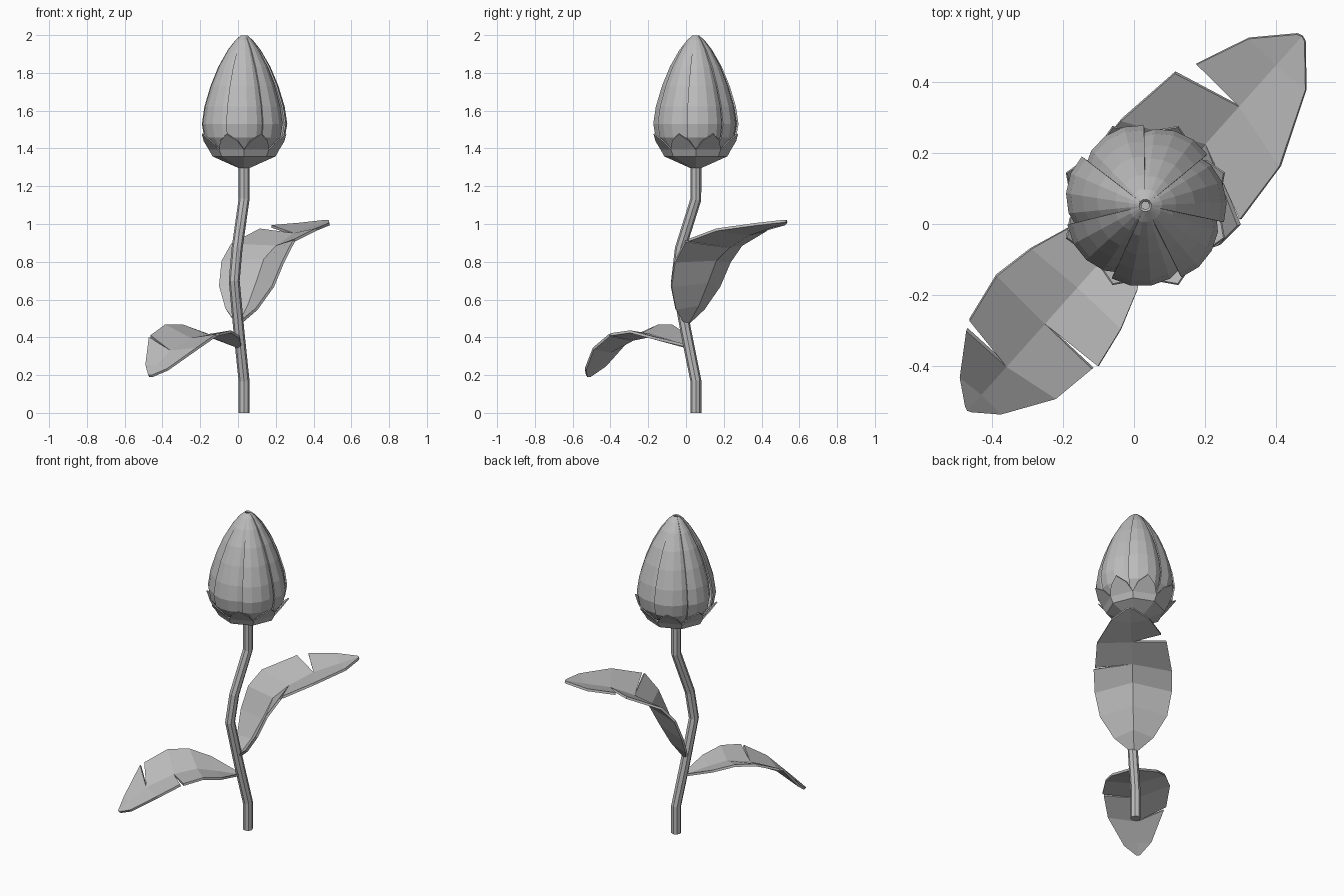
import bpy
import bmesh
from math import sin, cos, radians, tau
from mathutils import Vector

default_cube = bpy.data.objects.get("Cube")
if default_cube:
    bpy.data.objects.remove(default_cube, do_unlink=True)

# Single matte grey for the whole plant
GREY = (0.5, 0.5, 0.5, 1.0)
grey = bpy.data.materials.new("plain_grey")
grey.use_nodes = True
grey.diffuse_color = GREY
shader = next(n for n in grey.node_tree.nodes if n.type == 'BSDF_PRINCIPLED')
shader.inputs["Base Color"].default_value = GREY

AXIS = Vector((0.032, 0.052, 0))


def polar(radius, angle, z):
    """Point around the flower axis."""
    return AXIS + Vector((radius * cos(angle), radius * sin(angle), z))


def finish(name, bm, thickness):
    """Turn a bmesh into a flat-shaded, evenly thickened object."""
    bmesh.ops.recalc_face_normals(bm, faces=bm.faces)
    mesh = bpy.data.meshes.new(name)
    bm.to_mesh(mesh)
    bm.free()
    mesh.materials.append(grey)
    obj = bpy.data.objects.new(name, mesh)
    bpy.context.collection.objects.link(obj)
    shell = obj.modifiers.new("thickness", 'SOLIDIFY')
    shell.thickness = thickness
    shell.offset = 0


def skin(bm, grid):
    """Quads between successive rows of vertices."""
    for low, high in zip(grid, grid[1:]):
        for i in range(len(low) - 1):
            bm.faces.new((low[i], low[i + 1], high[i + 1], high[i]))


# Stem: bent octagonal tube
def make_stem(path, radius):
    curve = bpy.data.curves.new("stem", 'CURVE')
    curve.dimensions = '3D'
    curve.bevel_depth = radius
    curve.bevel_resolution = 2
    curve.use_fill_caps = True
    spline = curve.splines.new('POLY')
    spline.points.add(len(path) - 1)
    for point, co in zip(spline.points, path):
        point.co = (*co, 1)
    spline.use_smooth = False
    curve.materials.append(grey)
    stem = bpy.data.objects.new("stem", curve)
    bpy.context.collection.objects.link(stem)


make_stem([(0.032, 0.052, 0), (0.032, 0.052, 0.17), (0.005, 0, 0.43),
           (-0.02, -0.05, 0.7), (-0.005, -0.03, 0.87),
           (0.032, 0.052, 1.13), (0.032, 0.052, 1.33)], 0.029)


# Bud: overlapping petals, each with one edge out and the other tucked in
PETALS = 7
PETAL_PROFILE = [(0.1, 1.36), (0.165, 1.405), (0.203, 1.46), (0.215, 1.53),
                 (0.202, 1.62), (0.17, 1.73), (0.13, 1.83),
                 (0.08, 1.92), (0.042, 1.97), (0.014, 1.995)]
PETAL_SPREAD = (1.03, 1.045, 1.03, 0.99, 0.91)


def make_petal(index):
    bm = bmesh.new()
    start = radians(-12) + tau * index / PETALS
    width = 1.12 * tau / PETALS
    columns = len(PETAL_SPREAD) - 1
    grid = [[bm.verts.new(polar(radius * spread, start + width * k / columns, z))
             for k, spread in enumerate(PETAL_SPREAD)]
            for radius, z in PETAL_PROFILE]
    skin(bm, grid)
    finish(f"petal_{index + 1}", bm, 0.009)


for i in range(PETALS):
    make_petal(i)


# Calyx: octagonal cup with a pointed sepal flaring from each side
SEPALS = 8


def make_calyx():
    bm = bmesh.new()
    side = tau / SEPALS
    rings = [[bm.verts.new(polar(r, side * k, z)) for k in range(SEPALS)]
             for r, z in ((0.03, 1.3), (0.165, 1.36), (0.184, 1.395))]
    for k in range(SEPALS):
        n = (k + 1) % SEPALS
        for low, high in zip(rings, rings[1:]):
            bm.faces.new((low[k], low[n], high[n], high[k]))
        right, tip, left = [bm.verts.new(polar(r, side * (k + t), z))
                            for t, r, z in ((0.8, 0.214, 1.44), (0.5, 0.24, 1.478),
                                            (0.2, 0.214, 1.44))]
        bm.faces.new((rings[-1][k], rings[-1][n], right, left))
        bm.faces.new((left, right, tip))
    bm.faces.new(rings[0])
    finish("calyx", bm, 0.006)


make_calyx()


# Leaves: folded blades with a tear on each side.
# Each row: rib reach, rib height, edge reach, half width, left and right height
def make_leaf(name, facing, rows, tears):
    along = Vector((0.667, 0.745, 0)) * facing
    across = Vector((-0.745, 0.667, 0))
    bm = bmesh.new()

    def place(reach, width, z):
        return bm.verts.new(along * reach + across * width + Vector((0, 0, z)))

    ribs = [place(row[0], 0, row[1]) for row in rows]
    for side in (1, -1):
        torn_row, gap = tears[side]
        before, after = [], []
        for i, (_, _, reach, width, left, right) in enumerate(rows):
            z = left if side > 0 else right
            edge = place(reach, side * width, z)
            before.append(edge)
            if i == torn_row:
                edge = place(reach + gap, side * (width - gap / 2), z + gap * 0.3 * facing)
            after.append(edge)
        for i in range(len(rows) - 1):
            bm.faces.new((ribs[i], ribs[i + 1], before[i + 1], after[i]))
    finish(name, bm, 0.014)


make_leaf("lower_leaf", -1, [
    (0, 0.35, 0, 0.02, 0.36, 0.36),
    (0.13, 0.385, 0.13, 0.13, 0.42, 0.40),
    (0.24, 0.41, 0.245, 0.17, 0.46, 0.43),
    (0.375, 0.39, 0.365, 0.192, 0.462, 0.415),
    (0.535, 0.325, 0.51, 0.165, 0.405, 0.34),
    (0.64, 0.245, 0.645, 0.078, 0.25, 0.23),
    (0.7, 0.195, 0.695, 0.012, 0.195, 0.195),
], {1: (4, 0.025), -1: (3, 0.015)})

make_leaf("upper_leaf", 1, [
    (0.01, 0.47, 0, 0.02, 0.48, 0.48),
    (0.085, 0.57, 0.025, 0.11, 0.55, 0.55),
    (0.15, 0.69, 0.065, 0.19, 0.67, 0.67),
    (0.21, 0.81, 0.115, 0.218, 0.80, 0.80),
    (0.305, 0.88, 0.195, 0.222, 0.89, 0.91),
    (0.445, 0.945, 0.395, 0.198, 0.97, 0.97),
    (0.6, 0.985, 0.605, 0.108, 1.0, 1.0),
    (0.71, 1.015, 0.705, 0.015, 1.015, 1.015),
], {1: (5, 0.058), -1: (4, 0.015)})
